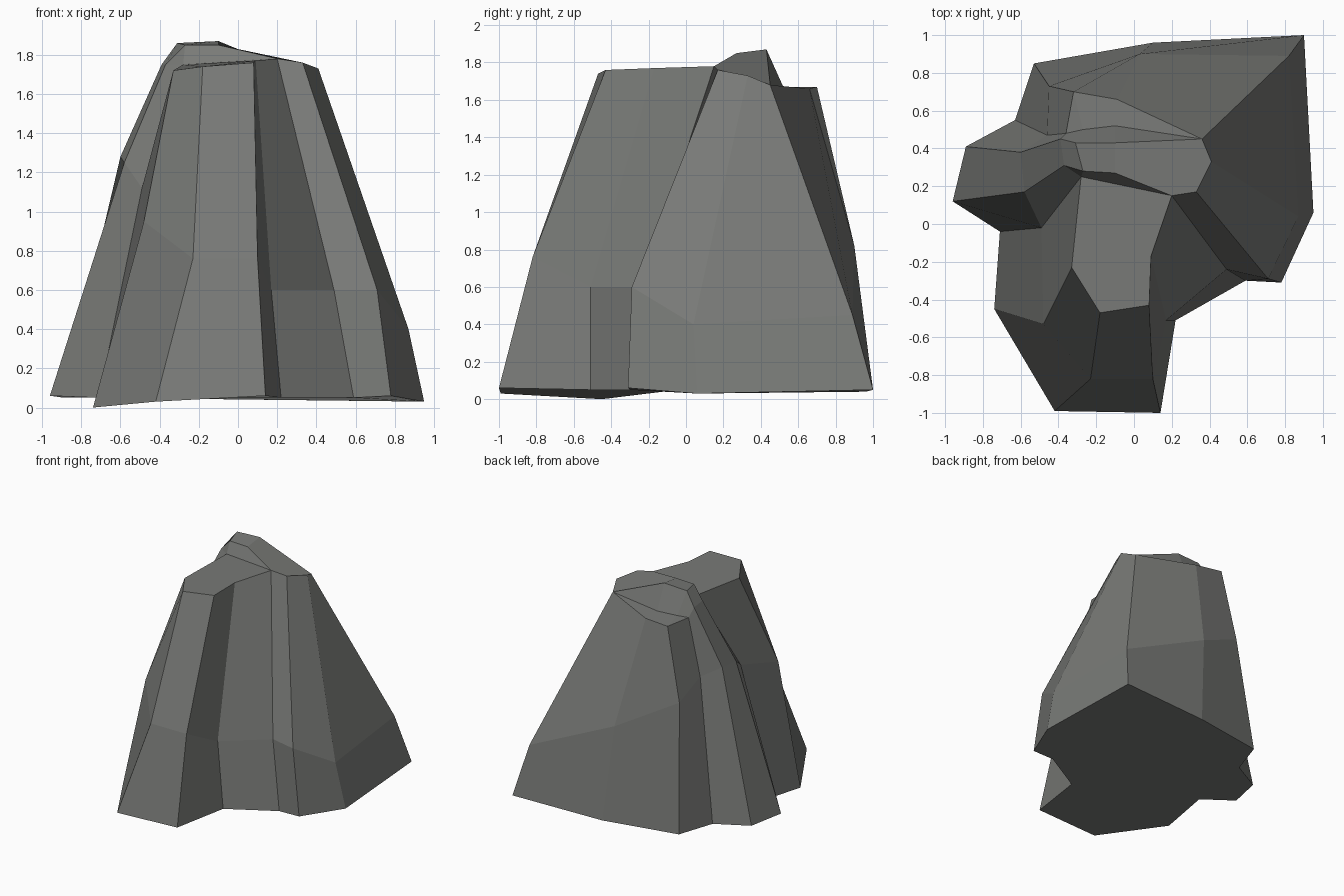
import bpy, bmesh

# Fourteen vertical ridges, counter-clockwise from the front-left corner
foot = [(-.42, -.99, .03), (.14, -1, .06), (.22, -.51, .05), (.59, -.30, .05),
        (.78, -.31, .06), (.95, .06, .03), (.90, 1, .05), (.10, .96, .04),
        (-.53, .85, .05), (-.63, .55, .05), (-.89, .41, .05), (-.96, .12, .06),
        (-.71, -.04, .05), (-.74, -.45, 0)]
bend = [(-.23, -.82, .76), (.10, -.82, .76), (.17, -.51, .6), (.49, -.24, .6),
        (.71, -.29, .6), (.87, .04, .4), (.82, .89, .45), (.03, .90, .82),
        (-.45, .73, 1.08), (-.46, .47, 1.2), (-.60, .38, 1.28), (-.58, .17, 1.25),
        (-.49, -.02, 1.12), (-.48, -.53, .95)]
crown = [(-.18, -.47, 1.74), (.08, -.43, 1.76), (.09, -.17, 1.77), (.20, .15, 1.78),
         (.33, .17, 1.76), (.41, .33, 1.73), (.36, .45, 1.68), (-.09, .66, 1.66),
         (-.32, .70, 1.67), (-.36, .48, 1.67), (-.39, .45, 1.75), (-.37, .31, 1.75),
         (-.28, .25, 1.75), (-.33, -.23, 1.72)]
# Raised peak and the inner edge of the rear ledge
peak = [(-.27, .28, 1.85), (-.10, .27, 1.85), (-.10, .43, 1.87), (-.31, .43, 1.86)]
ledge = [(-.27, .50, 1.67), (-.10, .52, 1.67)]

bm = bmesh.new()
F, B, C, P, L = [[bm.verts.new(p) for p in ring] for ring in (foot, bend, crown, peak, ledge)]
n = len(F)

# Sides and underside
for low, high in ((F, B), (B, C)):
    for i in range(n):
        j = (i + 1) % n
        bm.faces.new((low[i], low[j], high[j], high[i]))
bm.faces.new(F[::-1])

# Stepped top: front shelf, peak, rear ledge
for face in (
        (C[13], C[0], C[1], C[2], C[3], C[12]),
        (C[12], C[3], P[1], P[0]),
        (C[3], C[4], C[5], C[6], P[2], P[1]),
        P,
        (C[12], P[0], C[11]),
        (C[11], P[0], P[3], C[10]),
        (P[3], P[2], L[1], L[0]),
        (P[2], C[6], L[1]),
        (L[0], L[1], C[6], C[7], C[8]),
        (C[10], P[3], L[0], C[9]),
        (C[9], L[0], C[8])):
    bm.faces.new(face)
bmesh.ops.recalc_face_normals(bm, faces=bm.faces)

mesh = bpy.data.meshes.new("boulder")
bm.to_mesh(mesh)
bm.free()
stone = bpy.data.materials.new("grey stone")
stone.diffuse_color = (.19, .195, .185, 1)
mesh.materials.append(stone)
bpy.context.collection.objects.link(bpy.data.objects.new("boulder", mesh))
